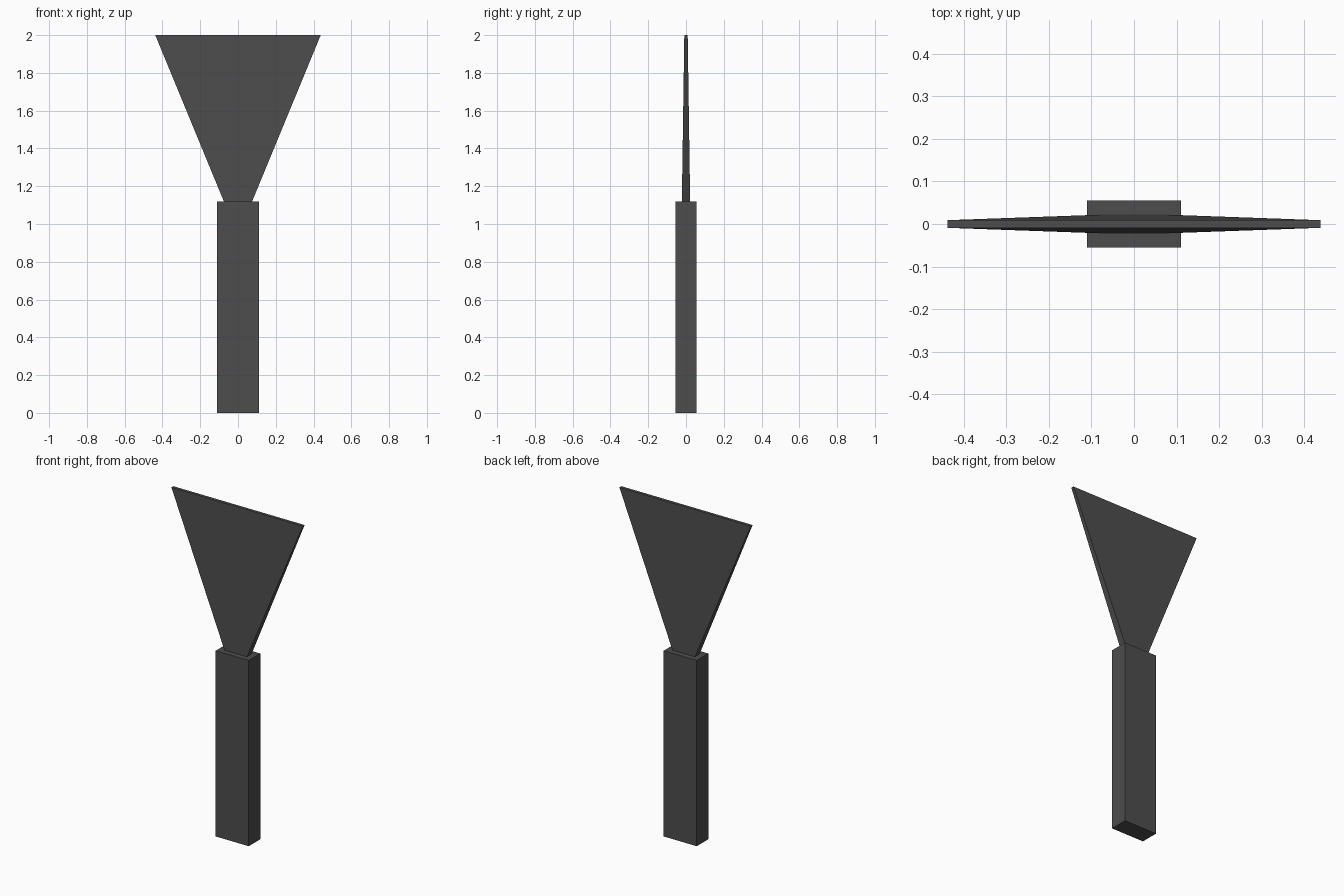
import bpy
import bmesh

cube = bpy.data.objects.get("Cube")
if cube:
    bpy.data.objects.remove(cube, do_unlink=True)

# Single dark grey finish
grey = bpy.data.materials.new("dark_grey")
grey.use_nodes = True
colour = (0.075, 0.075, 0.075, 1)
grey.diffuse_color = colour
grey.node_tree.nodes["Principled BSDF"].inputs["Base Color"].default_value = colour


def tapered_box(name, z_low, z_high, low, high):
    """Box whose half sizes (x, y) change from low to high."""
    bm = bmesh.new()
    bmesh.ops.create_cube(bm, size=2)
    for v in bm.verts:
        half_x, half_y = high if v.co.z > 0 else low
        v.co.x *= half_x
        v.co.y *= half_y
        v.co.z = z_high if v.co.z > 0 else z_low
    mesh = bpy.data.meshes.new(name)
    bm.to_mesh(mesh)
    bm.free()
    mesh.materials.append(grey)
    obj = bpy.data.objects.new(name, mesh)
    bpy.context.collection.objects.link(obj)
    return obj


# Rectangular grip
handle_top = 1.12
tapered_box("handle", 0, handle_top, (0.11, 0.055), (0.11, 0.055))

# Flared blade, thinning toward its wide edge
tapered_box("blade", handle_top, 2, (0.075, 0.022), (0.438, 0.009))
